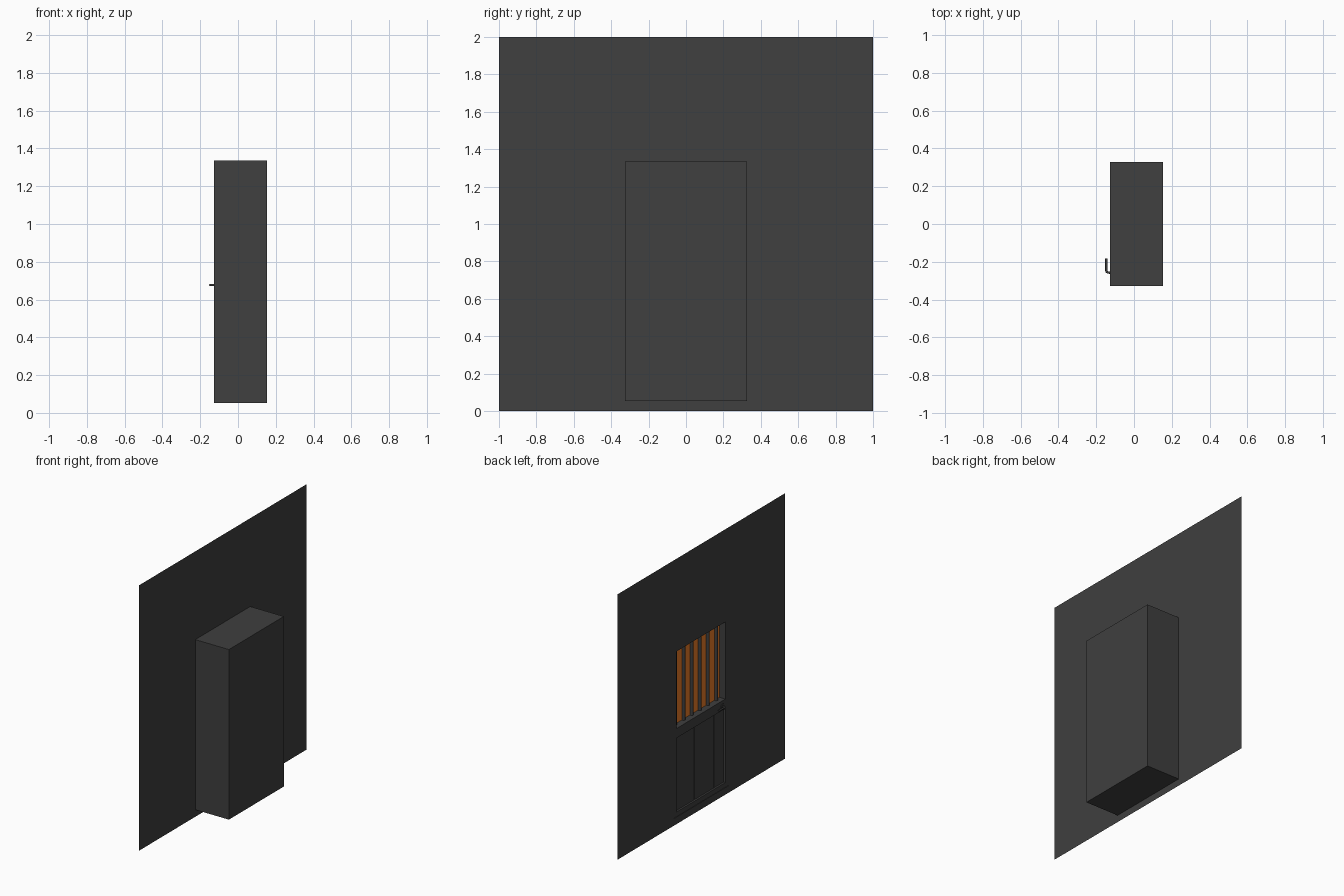
import bpy, bmesh
from mathutils import Vector

if "Cube" in bpy.data.objects:
    bpy.data.objects.remove(bpy.data.objects["Cube"])

def material(name, rgb):
    m = bpy.data.materials.new(name)
    m.diffuse_color = (*rgb, 1)
    m.use_nodes = True
    m.node_tree.nodes["Principled BSDF"].inputs["Base Color"].default_value = m.diffuse_color
    return m

DARK = material("charcoal", (0.05, 0.05, 0.05))
GLOW = material("orange_glow", (0.8, 0.2, 0.02))

X0, X1 = -0.127, 0.153          # wall plane and back of the box
HY, Z0, Z1 = 0.327, 0.053, 1.335  # doorway half width, bottom, top
STILE = 0.036
IN = HY - STILE                 # inner half width of the leaf
F = X0 + 0.003                  # front of the door leaf

def mesh_object(name, bm, mat):
    me = bpy.data.meshes.new(name)
    bm.to_mesh(me)
    bm.free()
    ob = bpy.data.objects.new(name, me)
    bpy.context.collection.objects.link(ob)
    me.materials.append(mat)
    return ob

def box(name, x, y, z, mat=DARK):
    bm = bmesh.new()
    bmesh.ops.create_cube(bm, size=1)
    for v in bm.verts:
        v.co = Vector([(r[0] + r[1]) / 2 + c * (r[1] - r[0]) for c, r in zip(v.co, (x, y, z))])
    return mesh_object(name, bm, mat)

def cylinder(name, radius, length, loc, axis, mat=DARK, sides=16):
    bm = bmesh.new()
    bmesh.ops.create_cone(bm, cap_ends=True, segments=sides, radius1=radius, radius2=radius, depth=length)
    q = Vector((0, 0, 1)).rotation_difference(Vector(axis))
    for v in bm.verts:
        v.co = q @ v.co + Vector(loc)
    for f in bm.faces:
        f.smooth = len(f.verts) == 4
    return mesh_object(name, bm, mat)

# wall sheet with a doorway opening
bm = bmesh.new()
outer = [bm.verts.new((X0, y, z)) for y, z in ((1, 0), (-1, 0), (-1, 2), (1, 2))]
inner = [bm.verts.new((X0, y, z)) for y, z in ((HY, Z0), (-HY, Z0), (-HY, Z1), (HY, Z1))]
for i in range(4):
    j = (i + 1) % 4
    bm.faces.new((outer[i], inner[i], inner[j], outer[j]))
# normals toward the door side
bmesh.ops.recalc_face_normals(bm, faces=bm.faces)
bmesh.ops.dissolve_degenerate(bm, edges=bm.edges, dist=1e-6)
mesh_object("wall", bm, DARK)

# box behind the doorway, open on the wall side
alcove = box("alcove", (X0, X1), (-HY, HY), (Z0, Z1))
bm = bmesh.new()
bm.from_mesh(alcove.data)
front = [f for f in bm.faces if f.calc_center_median().x < X0 + 1e-4]
bmesh.ops.delete(bm, geom=front, context='FACES_ONLY')
bm.to_mesh(alcove.data)
bm.free()

# door leaf frame
D = F + 0.055
RAIL0, RAIL1, TOP, BOTTOM = 0.646, 0.718, Z1 - STILE, Z0 + 0.036
for side, s in (("left", 1), ("right", -1)):
    box(f"stile_{side}", (F, D), sorted((s * IN, s * HY)), (Z0, Z1))
box("top_rail", (F, D), (-IN, IN), (TOP, Z1))
box("middle_rail", (F, D), (-IN, IN), (RAIL0, RAIL1))
box("bottom_rail", (F, D), (-IN, IN), (Z0, BOTTOM))

# lower plank panel with narrow grooves between planks
pitch = 2 * IN / 5
box("panel_backing", (F + 0.022, D), (-IN, IN), (BOTTOM, RAIL0))
for i in range(5):
    y = -IN + i * pitch
    box(f"plank_{i + 1}", (F + 0.014, F + 0.024), (y + 0.002, y + pitch - 0.002), (BOTTOM, RAIL0))

# window: glowing pane behind six round bars
box("glowing_pane", (D - 0.005, D), (-IN, IN), (RAIL1, TOP), GLOW)
step = 2 * IN / 6
for i in range(6):
    cylinder(f"window_bar_{i + 1}", 0.0125, TOP - RAIL1,
             (D - 0.012, -IN + (i + 0.5) * step, (RAIL1 + TOP) / 2), (0, 0, 1))

# lever handle and its round plate
HZ = 0.677
cylinder("handle_plate", 0.018, 0.005, (F - 0.001, -0.257, HZ), (1, 0, 0), sides=20)
cu = bpy.data.curves.new("handle", 'CURVE')
cu.dimensions = '3D'
cu.bevel_depth = 0.0065
cu.bevel_resolution = 2
cu.use_fill_caps = True
path = [(F, -0.257), (-0.138, -0.257), (-0.1445, -0.253), (-0.1465, -0.244), (-0.1465, -0.182)]
sp = cu.splines.new('POLY')
sp.points.add(len(path) - 1)
for p, (x, y) in zip(sp.points, path):
    p.co = (x, y, HZ, 1)
cu.materials.append(DARK)
bpy.context.collection.objects.link(bpy.data.objects.new("lever_handle", cu))
